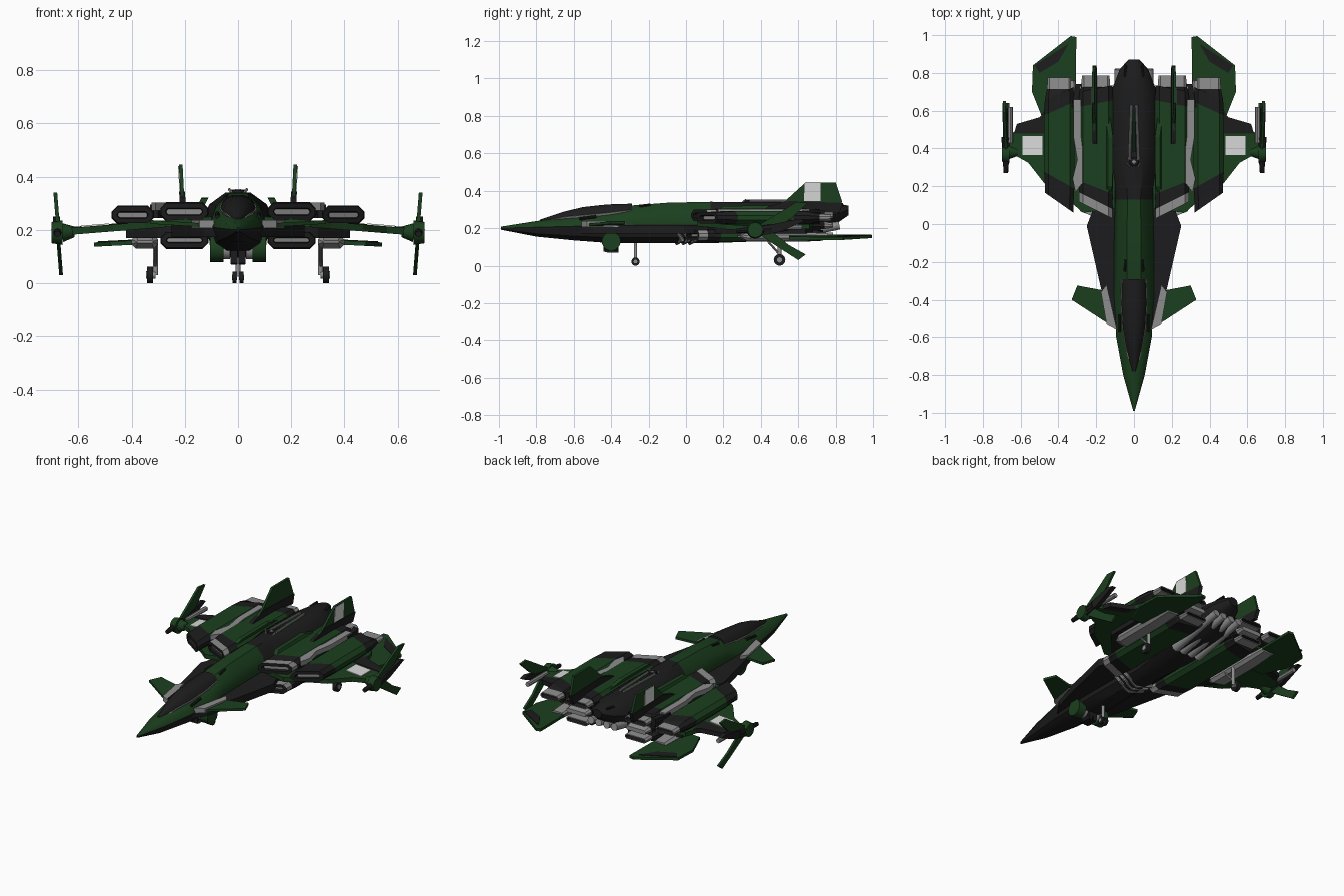
import bpy, bmesh, math
from mathutils import Vector

if "Cube" in bpy.data.objects:
    bpy.data.objects.remove(bpy.data.objects["Cube"], do_unlink=True)


def material(name, rgb):
    m = bpy.data.materials.new(name)
    m.use_nodes = True
    m.diffuse_color = (*rgb, 1)
    bsdf = next(n for n in m.node_tree.nodes if n.type == 'BSDF_PRINCIPLED')
    bsdf.inputs["Base Color"].default_value = (*rgb, 1)
    return m


GREEN, BLACK, GREY, WHITE = range(4)
MATS = [material("dark green", (.011, .05, .013)), material("charcoal", (.012, .012, .013)),
        material("metal grey", (.27, .27, .27)), material("panel white", (.7, .7, .7))]


def finish(name, bm, mirror=False, smooth=False):
    bmesh.ops.recalc_face_normals(bm, faces=bm.faces)
    me = bpy.data.meshes.new(name)
    bm.to_mesh(me)
    bm.free()
    for m in MATS:
        me.materials.append(m)
    ob = bpy.data.objects.new(name, me)
    bpy.context.collection.objects.link(ob)
    if mirror:
        ob.modifiers.new("Mirror", 'MIRROR').use_mirror_merge = False
    if smooth:
        bpy.ops.object.select_all(action='DESELECT')
        ob.select_set(True)
        bpy.context.view_layer.objects.active = ob
        bpy.ops.object.shade_smooth_by_angle(angle=math.radians(35))
    return ob


def skin(name, rings, mats, mirror=False, smooth=False, rule=None):
    """Bridge equal rings; mats holds front cap, each band, back cap."""
    bm = bmesh.new()
    loops = [[bm.verts.new(p) for p in r] for r in rings]
    n = len(loops[0])
    bm.faces.new(loops[0]).material_index = mats[0]
    for i, (a, b) in enumerate(zip(loops, loops[1:])):
        for k in range(n):
            f = bm.faces.new((a[k], a[(k + 1) % n], b[(k + 1) % n], b[k]))
            f.material_index = rule(i, k) if rule else mats[i + 1]
    bm.faces.new(loops[-1]).material_index = mats[-1]
    return finish(name, bm, mirror, smooth)


def hull(name, stations, mat, rule=None):
    """Ten-sided body; stations are y, half width, bottom, middle, top."""
    rings = []
    for y, w, b, m, t in stations:
        half = [(.35, t), (.8, m + .6 * (t - m)), (1, m), (.8, b + .3 * (m - b)), (.4, b)]
        ring = [(w * s, y, z) for s, z in half]
        rings.append(ring + [(-x, y, z) for x, y, z in reversed(ring)])
    return skin(name, rings, [mat] * (len(rings) + 1), smooth=True, rule=rule)


def nacelle(name, x0, x1, z0, z1, stations, mats):
    """Chamfered box duct; stations are y, inset, sweep."""
    rings = []
    for y, i, s in stations:
        a, b, c, d = x0 + i, x1 - i, z0 + i, z1 - i
        q = (d - c) * .33
        sec = [(a + q, c), (b - q, c), (b, c + q), (b, d - q),
               (b - q, d), (a + q, d), (a, d - q), (a, c + q)]
        rings.append([(x, y + s * (x - x0), z) for x, z in sec])
    return skin(name, rings, mats, mirror=True)


def plate(name, pts, base, slope, t, mat, upright=False):
    """Flat mirrored panel from an outline in x,y or (upright) in y,z."""
    def place(p, o):
        if upright:
            return (base + slope * (p[1] - .2) + o, p[0], p[1])
        return (p[0], p[1], base + slope * p[0] + o)
    rings = [[place(p, o) for p in pts] for o in (-t / 2, t / 2)]
    return skin(name, rings, [mat] * 3, mirror=True)


def rod(name, a, b, r, mat, r2=None, mirror=True, n=16):
    a, b = Vector(a), Vector(b)
    q = (b - a).to_track_quat('Z', 'Y')
    rings = []
    for c, rad in ((a, r), (b, r if r2 is None else r2)):
        rings.append([c + q @ Vector((rad * math.cos(k * math.tau / n), rad * math.sin(k * math.tau / n), 0))
                      for k in range(n)])
    return skin(name, rings, [mat] * 3, mirror, True)


# Fuselage: green upper nose and spine, charcoal belly and tail
hull("fuselage", [(-.99, .004, .192, .2, .208), (-.8, .057, .155, .205, .238),
                  (-.6, .094, .135, .21, .262), (-.4, .106, .12, .215, .29),
                  (-.28, .107, .12, .218, .322), (-.1, .105, .12, .22, .336),
                  (.13, .1, .12, .22, .341), (.4, .135, .13, .23, .34),
                  (.7, .122, .16, .25, .335), (.82, .075, .235, .28, .33),
                  (.87, .03, .27, .3, .32)],
     BLACK, lambda i, k: GREEN if i < 6 and k in (0, 1, 7, 8, 9) else BLACK)

# Canopy with a thin metal sill
CANOPY = [(-.78, .01, .225, .233, .246), (-.65, .042, .235, .26, .289),
          (-.55, .059, .24, .27, .313), (-.42, .066, .24, .282, .327),
          (-.29, .062, .25, .298, .331)]
hull("canopy", CANOPY, BLACK)
hull("canopy_sill", [(y, w + .004, b, m, m + .004) for y, w, b, m, t in CANOPY], GREY)
plate("spine_flank", [(.13, .27), (.2, .318), (.46, .322), (.62, .28)], .185, -.5, .026, GREEN, True)
plate("nose_strake", [(.08, -.58), (.13, -.5), (.17, -.36), (.25, -.01), (.2, .12), (.05, .1)],
      .195, 0, .045, BLACK)
plate("canard_root", [(.09, -.56), (.145, -.53), (.175, -.36), (.145, -.32)], .222, 0, .03, GREY)
plate("canard", [(.13, -.53), (.33, -.4), (.3, -.325), (.165, -.35)], .21, .06, .014, GREEN)

# Main wings and wing panels
plate("wing", [(.1, .08), (.27, .06), (.35, .13), (.47, .21), (.56, .325), (.66, .38),
               (.66, .48), (.5, .52), (.46, .66), (.1, .7)], .245, -.08, .026, GREEN)
plate("wing_white_panel", [(.485, .365), (.59, .365), (.59, .465), (.485, .465)], .26, -.08, .006, WHITE)
plate("wing_flap", [(.45, .48), (.635, .48), (.62, .53), (.5, .565), (.47, .6)], .247, -.08, .028, BLACK)

# Wing tip pods with upper and lower fins
rod("tip_rail", (.655, .43, .205), (.655, .62, .205), .014, GREY, n=8)
rod("tip_collar", (.615, .38, .193), (.66, .38, .19), .02, GREEN, .036)
rod("tip_pivot", (.66, .37, .19), (.7, .37, .19), .046, GREEN, .04, n=20)
rod("tip_pod", (.678, .27, .185), (.678, .46, .2), .012, BLACK, .024, n=8)
plate("tip_upper_fin", [(.36, .2), (.44, .18), (.56, .25), (.65, .335), (.59, .34), (.46, .26)],
      .675, .08, .014, GREEN, True)
plate("tip_dark_fin", [(.4, .16), (.5, .18), (.64, .24), (.6, .25), (.46, .22)],
      .68, .05, .026, BLACK, True)
plate("tip_lower_fin", [(.37, .18), (.45, .19), (.55, .11), (.64, .06), (.6, .03), (.46, .12)],
      .678, .08, .014, GREEN, True)


# Engine ducts with recessed mouths and nozzles
def engine(name, x0, x1, z0, z1, front, back, sweep, rear_sweep, collar):
    st = [(front + .02, .021, sweep), (front, .018, sweep), (front, 0, sweep),
          (front + .05, 0, sweep), (front + .13, -.004, sweep * .8),
          (back - .13, -.004, rear_sweep), (back - .05, 0, rear_sweep), (back - .06, .012, 0),
          (back, .014, 0), (back, .02, 0), (back - .03, .022, 0)]
    nacelle(name, x0, x1, z0, z1, st,
            [GREY, BLACK, BLACK, collar, BLACK, GREEN, BLACK, BLACK, GREY, GREY, BLACK, BLACK])


engine("upper_inner_engine", .115, .29, .237, .3, .03, .785, .5, -.2, GREY)
engine("upper_outer_engine", .32, .472, .225, .287, .06, .775, .7, -.45, BLACK)
engine("lower_inner_engine", .115, .287, .133, .19, .0, .785, .4, -.2, GREY)
nacelle("lower_outer_pod", .3, .4, .13, .18,
        [(.27, .02, .3), (.31, 0, .3), (.6, 0, 0), (.76, .008, 0)], [GREY] * 5)
nacelle("tail_nozzle", .13, .28, .195, .235,
        [(.6, 0, 0), (.74, 0, 0), (.785, .008, 0)], [GREY, BLACK, GREY, GREY])
plate("engine_core", [(.08, .1), (.3, .16), (.42, .3), (.42, .64), (.1, .72)], .2, 0, .06, BLACK)
plate("engine_gap_panel", [(.27, .22), (.31, .17), (.325, .24), (.3, .34), (.32, .46), (.32, .66),
                           (.28, .66), (.28, .46), (.265, .34)], .288, 0, .03, GREY)
plate("rear_duct_fairing", [(.3, .62), (.33, .62), (.31, .74), (.28, .74)], .27, 0, .05, BLACK)

# Upright tails
plate("tail_root", [(.4, .29), (.44, .315), (.55, .345), (.84, .335), (.82, .28)],
      .203, .05, .022, BLACK, True)
plate("tail_fin", [(.42, .3), (.53, .345), (.64, .445), (.8, .445), (.835, .34), (.8, .3)],
      .203, .05, .014, GREEN, True)
plate("tail_white_panel", [(.63, .345), (.72, .345), (.72, .44), (.635, .44)], .211, .05, .004, WHITE, True)

# Low rear stabilisers
plate("stabiliser", [(.31, .55), (.48, .55), (.54, .7), (.535, .84), (.335, .995), (.305, .99)],
      .172, -.05, .016, GREEN)
plate("stabiliser_dark_panel", [(.345, .955), (.525, .84), (.5, .8), (.4, .86)], .181, -.05, .005, BLACK)

# Dorsal gun turret
rod("turret_base", (0, .33, .33), (0, .33, .35), .026, BLACK, .022, False)
rod("turret_cap", (0, .33, .34), (0, .33, .354), .014, GREY, .01, False)
rod("gun_barrel", (.024, .34, .345), (.013, .63, .345), .007, GREY, n=8)
rod("gun_cradle", (0, .38, .34), (0, .6, .338), .009, GREEN, mirror=False, n=8)
rod("spine_aerial", (.02, .3, .335), (.034, .32, .353), .005, GREY, n=8)
for y in (-.25, .78):
    rod("spine_vent", (.05, y, .318), (.043, y + .06, .325), .007, BLACK, n=8)
rod("nose_gun", (.078, -.57, .25), (.078, -.48, .262), .008, BLACK, n=8)

# Chin pods and belly hardware
rod("chin_disc", (.055, -.4, .13), (.105, -.4, .13), .05, GREEN, n=24)
rod("chin_hub", (.03, -.4, .125), (.06, -.4, .125), .035, GREY)
nacelle("chin_block", 0, .03, .07, .15, [(-.44, .006, 0), (-.42, 0, 0), (-.36, 0, 0)], [BLACK] * 4)
for i in range(3):
    y = -.05 + .035 * i
    rod("belly_rib", (0, y, .12), (.085, y + .03, .138), .011, GREY, n=8)
    rod("belly_rib_side", (.082, y + .03, .138), (.1, y, .185), .01, GREY, n=8)
for i in range(2):
    x = .028 + .052 * i
    rod("belly_exhaust", (x, .46, .146), (x, .82, .215), .027, GREY, .022, n=12)

# Landing gear
rod("nose_strut", (0, -.27, .14), (0, -.27, .025), .009, GREY, mirror=False)
rod("nose_wheel", (.005, -.27, .022), (.02, -.27, .022), .022, BLACK)
rod("nose_hub", (.004, -.27, .022), (.022, -.27, .022), .01, GREY)
rod("main_strut", (.31, .5, .15), (.31, .5, .03), .01, GREY)
rod("main_brace", (.31, .42, .15), (.31, .5, .06), .006, GREY, n=8)
rod("main_wheel", (.32, .5, .031), (.342, .5, .031), .031, BLACK, n=20)
rod("main_hub", (.31, .5, .031), (.345, .5, .031), .014, GREY)
